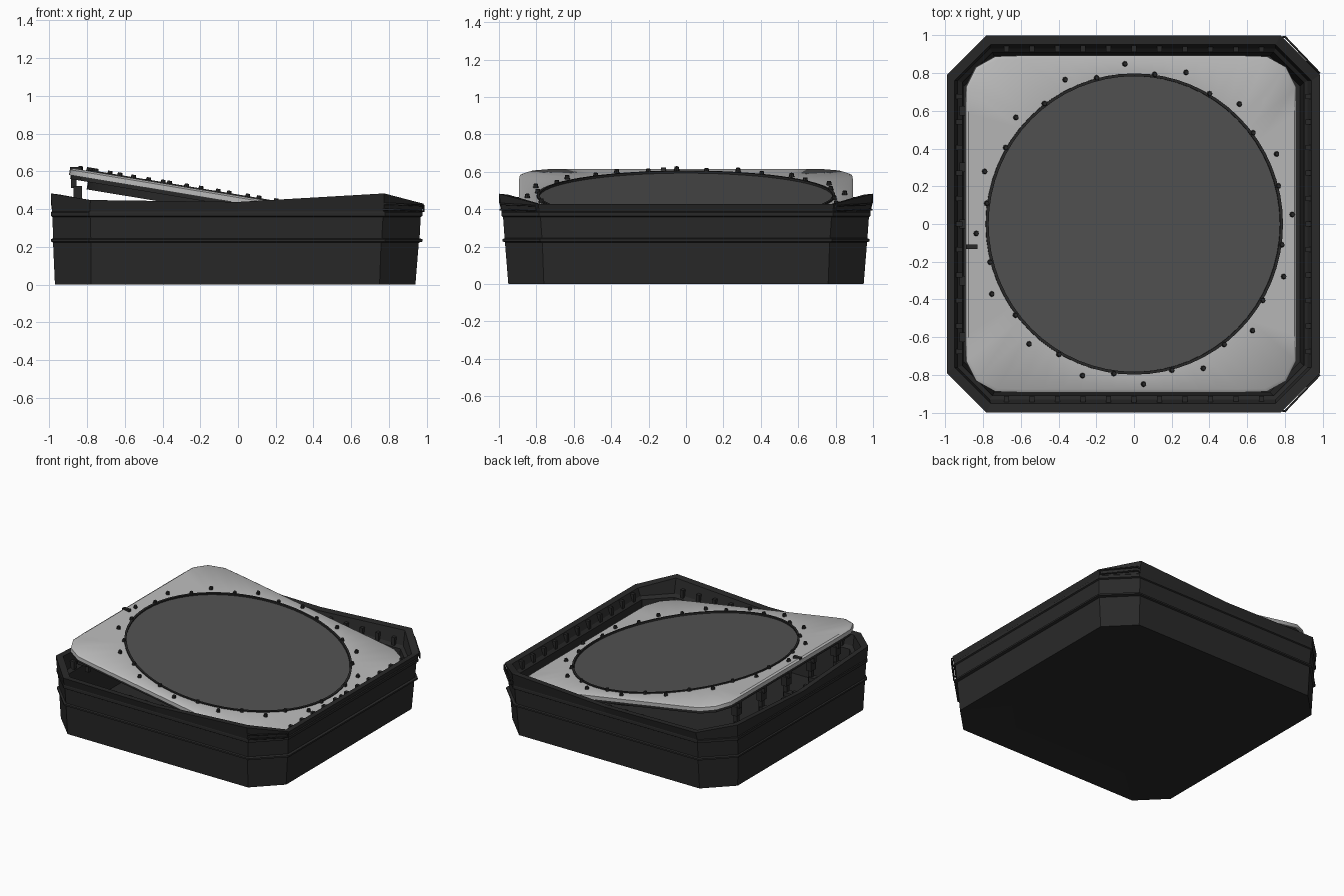
import bpy, bmesh
from math import sin, cos, pi, radians
from mathutils import Matrix, Vector

if "Cube" in bpy.data.objects:
    bpy.data.objects.remove(bpy.data.objects["Cube"])

def material(name, v):
    m = bpy.data.materials.new(name)
    m.diffuse_color = (v, v, v, 1)
    m.use_nodes = True
    m.node_tree.nodes["Principled BSDF"].inputs["Base Color"].default_value = m.diffuse_color
    return m

BLACK = material("black_plastic", 0.022)
SCREEN = material("dark_screen", 0.085)
METAL = material("light_metal", 0.5)
TILT = Matrix.Translation((0, 0, 0.475)) @ Matrix.Rotation(radians(9.4), 4, 'Y')

def finish(bm, name, mat, smooth=None, matrix=None, normals=True):
    if normals:
        bmesh.ops.recalc_face_normals(bm, faces=bm.faces)
    me = bpy.data.meshes.new(name)
    bm.to_mesh(me)
    bm.free()
    ob = bpy.data.objects.new(name, me)
    bpy.context.collection.objects.link(ob)
    me.materials.append(mat)
    if matrix:
        ob.matrix_world = matrix
    if smooth:
        bpy.ops.object.select_all(action='DESELECT')
        ob.select_set(True)
        bpy.context.view_layer.objects.active = ob
        bpy.ops.object.shade_smooth_by_angle(angle=radians(smooth))
    return ob

def skin(bm, rings, caps=(False, False), closed=False):
    vs = [[bm.verts.new(p) for p in r] for r in rings]
    n = len(vs[0])
    pairs = list(zip(vs, vs[1:])) + ([(vs[-1], vs[0])] if closed else [])
    for a, b in pairs:
        for i in range(n):
            j = (i + 1) % n
            bm.faces.new((a[i], a[j], b[j], b[i]))
    if caps[0]:
        bm.faces.new(vs[0][::-1])
    if caps[1]:
        bm.faces.new(vs[-1])

def box(bm, c, s, ang=0):
    m = Matrix.Translation(c) @ Matrix.Rotation(ang, 4, 'Z') @ Matrix.Diagonal((*s, 1))
    bmesh.ops.create_cube(bm, size=1, matrix=m)

# chamfered square outline with a point in the middle of each side
def octagon(xl, xr, y, c, z):
    pts = [(0, -y), (xr - c, -y), (xr, -y + c), (xr, 0), (xr, y - c), (xr - c, y),
           (0, y), (xl + c, y), (xl, y - c), (xl, 0), (xl, -y + c), (xl + c, -y)]
    zs = z if isinstance(z, list) else [z] * 12
    return [(p[0], p[1], h) for p, h in zip(pts, zs)]

RIM = [.45, .495, .44, .44, .44, .495, .45, .46, .495, .45, .495, .46]

# open tub: outer wall with two seams, wavy rim, inner wall and floor
bm = bmesh.new()
skin(bm, [
    octagon(-.72, .70, .70, .22, .02),
    octagon(-.97, .94, .95, .19, .012),
    octagon(-.98, .958, .968, .20, .235),
    octagon(-.99, .978, .98, .20, .24),
    octagon(-.99, .978, .98, .20, .252),
    octagon(-.98, .962, .97, .20, .257),
    octagon(-.983, .968, .978, .20, .37),
    octagon(-.99, .978, .986, .20, .375),
    octagon(-.99, .978, .986, .20, .395),
    octagon(-.985, .972, .985, .20, .40),
    octagon(-.992, .985, 1.0, .21, RIM),
    octagon(-.95, .94, .95, .19, [z - .005 for z in RIM]),
    octagon(-.935, .92, .93, .17, .38),
    octagon(-.91, .90, .91, .16, .36),
    octagon(-.90, .88, .89, .16, .06)], (True, True))
finish(bm, "tub", BLACK)

# ribs and ledge strips on the inner wall
bm = bmesh.new()
for i in range(-5, 6):
    t = i * .135
    for s in (-1, 1):
        box(bm, (t, s * .93, .40), (.025, .035, .06))
        box(bm, (s * .925, t, .40), (.035, .025, .06))
finish(bm, "inner_ribs", BLACK)

# rounded square outline sampled at the same angles as a circle
N = 64
def rounded(h, w, r, z, cx=0):
    out = []
    for i in range(N):
        a = 2 * pi * i / N
        d = Vector((cos(a), sin(a)))
        lo, hi = 0.0, 2.0
        for _ in range(30):
            k = (lo + hi) / 2
            qx, qy = abs(d.x * k) - (h - r), abs(d.y * k) - (w - r)
            inside = Vector((max(qx, 0), max(qy, 0))).length + min(max(qx, qy), 0) < r
            lo, hi = (k, hi) if inside else (lo, k)
        out.append((cx + d.x * lo, d.y * lo, z))
    return out

def circle(r, z):
    return [(r * cos(2 * pi * i / N), r * sin(2 * pi * i / N), z) for i in range(N)]

# tilted metal frame with a turned-down edge
bm = bmesh.new()
skin(bm, [circle(.79, -.03), circle(.79, .006), circle(.81, .006),
          rounded(.875, .875, .19, .008, -.015), rounded(.888, .892, .2, -.002, -.015),
          rounded(.888, .892, .2, -.03, -.015), rounded(.865, .87, .18, -.03, -.015)], closed=True)
finish(bm, "tilted_frame", METAL, 35, TILT)

# thin dark hoop around the round opening
bm = bmesh.new()
skin(bm, [circle(.783, -.09), circle(.783, .014), circle(.798, .014), circle(.798, -.09)], closed=True)
finish(bm, "screen_hoop", BLACK, 35, TILT)

# round screen
bm = bmesh.new()
skin(bm, [circle(.785, -.02), circle(.785, .002)], (True, True))
finish(bm, "round_screen", SCREEN, 35, TILT)

# dark trim beneath the frame edge
bm = bmesh.new()
skin(bm, [rounded(.878, .88, .19, -.03, -.015), rounded(.878, .88, .19, -.05, -.015),
          rounded(.855, .86, .18, -.05, -.015), rounded(.855, .86, .18, -.03, -.015)], closed=True)
finish(bm, "frame_trim", BLACK, 35, TILT)

# screws alternating between hoop and frame
bm = bmesh.new()
for i in range(32):
    a = 2 * pi * (i + .3) / 32
    r = .80 if i % 2 else .85
    bmesh.ops.create_cone(bm, cap_ends=True, segments=8, radius1=.015, radius2=.011, depth=.022,
                          matrix=Matrix.Translation((r * cos(a), r * sin(a), .016)))
finish(bm, "frame_screws", BLACK, 35, TILT)

# hinge blocks and struts on the raised side
bm = bmesh.new()
for y in (-.6, -.3, 0, .3, .6):
    box(bm, (-.85, y, .50), (.045, .06, .07))
    box(bm, (-.87, y, .565), (.03, .03, .08))
    box(bm, (-.85, y, .41), (.03, .03, .14))
    box(bm, (-.885, y, .40), (.08, .05, .03))
finish(bm, "hinge_blocks", BLACK)

# clip on the middle of the raised edge
bm = bmesh.new()
box(bm, (-.86, -.12, .627), (.06, .025, .018))
finish(bm, "edge_clip", BLACK)

# wire loops across the right corners
for name, s in (("front_corner_loop", -1), ("back_corner_loop", 1)):
    cu = bpy.data.curves.new(name, 'CURVE')
    cu.dimensions = '3D'
    cu.bevel_depth = .006
    cu.bevel_resolution = 1
    sp = cu.splines.new('POLY')
    pts = [(.77, .985, .44), (.80, .992, .44), (.982, .80, .43), (.982, .80, .40), (.80, .992, .41), (.77, .985, .41)]
    sp.points.add(len(pts) - 1)
    for p, q in zip(sp.points, pts):
        p.co = (q[0], q[1] * s, q[2], 1)
    ob = bpy.data.objects.new(name, cu)
    bpy.context.collection.objects.link(ob)
    cu.materials.append(BLACK)

# reset height so the underside rests on the ground
for ob in bpy.data.objects:
    ob.location.z -= .012
